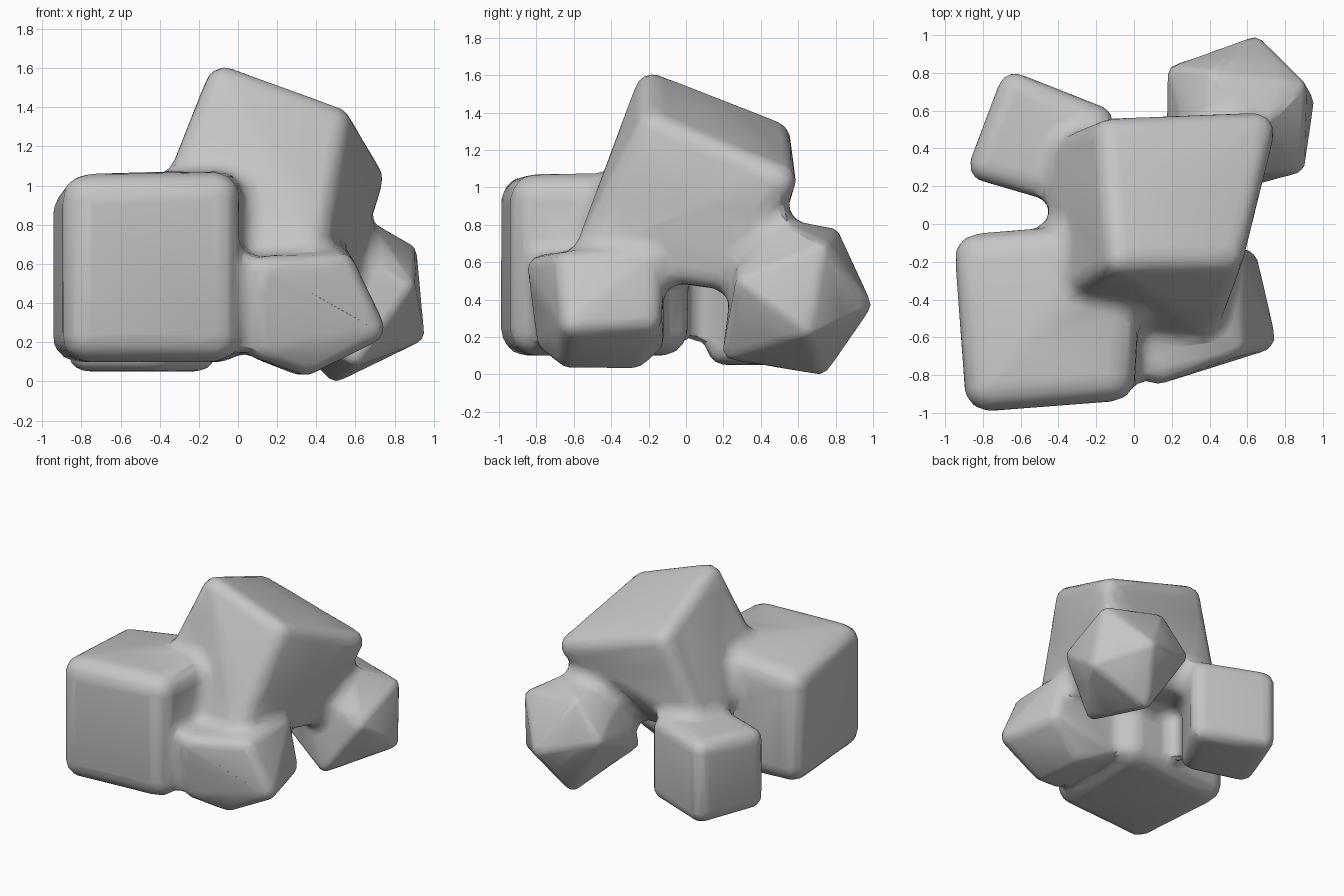
import bpy, bmesh
from mathutils import Matrix, Vector

if "Cube" in bpy.data.objects:
    bpy.data.objects.remove(bpy.data.objects["Cube"])

stone = bpy.data.materials.new("grey stone")
stone.diffuse_color = (0.56, 0.56, 0.56, 1)
stone.use_nodes = True
stone.node_tree.nodes["Principled BSDF"].inputs["Base Color"].default_value = stone.diffuse_color


def activate(obs):
    bpy.ops.object.select_all(action='DESELECT')
    for o in obs:
        o.select_set(True)
    bpy.context.view_layer.objects.active = obs[0]


def boulder(name, r, corners, floor=None):
    """Convex hull around a ball at every corner; floor repeats the corners lower down."""
    if floor is not None:
        corners = corners + [(x, y, floor) for x, y, z in corners]
    balls = bmesh.new()
    for c in corners:
        bmesh.ops.create_icosphere(balls, subdivisions=2, radius=r,
                                   matrix=Matrix.Translation(Vector(c)))
    bm = bmesh.new()
    for v in balls.verts:
        bm.verts.new(v.co)
    balls.free()
    bmesh.ops.convex_hull(bm, input=bm.verts[:])
    bmesh.ops.delete(bm, geom=[v for v in bm.verts if not v.link_faces], context='VERTS')
    bmesh.ops.recalc_face_normals(bm, faces=bm.faces[:])
    me = bpy.data.meshes.new(name)
    bm.to_mesh(me)
    bm.free()
    me.materials.append(stone)
    ob = bpy.data.objects.new(name, me)
    bpy.context.collection.objects.link(ob)
    return ob


parts = []

# large upright block at the front left
parts.append(boulder("front_left_block", .13, [
    (-.77, -.86, .93), (-.12, -.81, .94), (-.08, -.12, .95), (-.82, -.18, .86)], floor=.23))

# tilted block resting on the others
parts.append(boulder("top_block", .10, [
    (-.07, -.18, 1.51), (.48, -.17, 1.31), (.645, .49, 1.03), (-.12, .46, 1.26),
    (-.35, -.35, .80), (.36, -.50, .65), (.50, .20, .55), (-.36, .36, .65)]))

# small block at the front right
parts.append(boulder("front_right_block", .08, [
    (.13, -.77, .56), (.52, -.63, .58), (.51, -.20, .60), (.12, -.20, .58),
    (.67, -.60, .27), (.58, -.21, .29), (.12, -.72, .19), (.35, -.62, .11),
    (.32, -.28, .11), (.14, -.20, .18)]))

# many-sided boulder at the back right
parts.append(boulder("back_right_boulder", .045, [
    (.64, .95, .37), (.91, .65, .24), (.87, .72, .66), (.50, .72, .04),
    (.86, .31, .49), (.60, .24, .12), (.22, .80, .50), (.21, .37, .32),
    (.64, .50, .79), (.42, .78, .74), (.35, .32, .74)]))

# small block at the back left
parts.append(boulder("back_left_block", .09, [
    (-.78, .31, .60), (-.63, .71, .62), (-.20, .54, .62), (-.40, .20, .62)], floor=.14))

# fuse the blocks into one rock with softened seams
activate(parts)
bpy.ops.object.join()
rock = bpy.context.view_layer.objects.active
rock.name = "boulder_cluster"


def apply(kind, **settings):
    m = rock.modifiers.new(kind.lower(), kind)
    for k, v in settings.items():
        setattr(m, k, v)
    bpy.ops.object.modifier_apply(modifier=m.name)


SEAM = 0.065
apply('REMESH', mode='VOXEL', voxel_size=0.02)
apply('DISPLACE', strength=SEAM, mid_level=0)
apply('REMESH', mode='VOXEL', voxel_size=0.02)
apply('DISPLACE', strength=-SEAM, mid_level=0)
apply('REMESH', mode='VOXEL', voxel_size=0.018)

# reduce to irregular chiselled facets
apply('DECIMATE', ratio=0.03)
if not rock.data.materials:
    rock.data.materials.append(stone)
activate([rock])
bpy.ops.object.shade_smooth_by_angle(angle=0.5)
